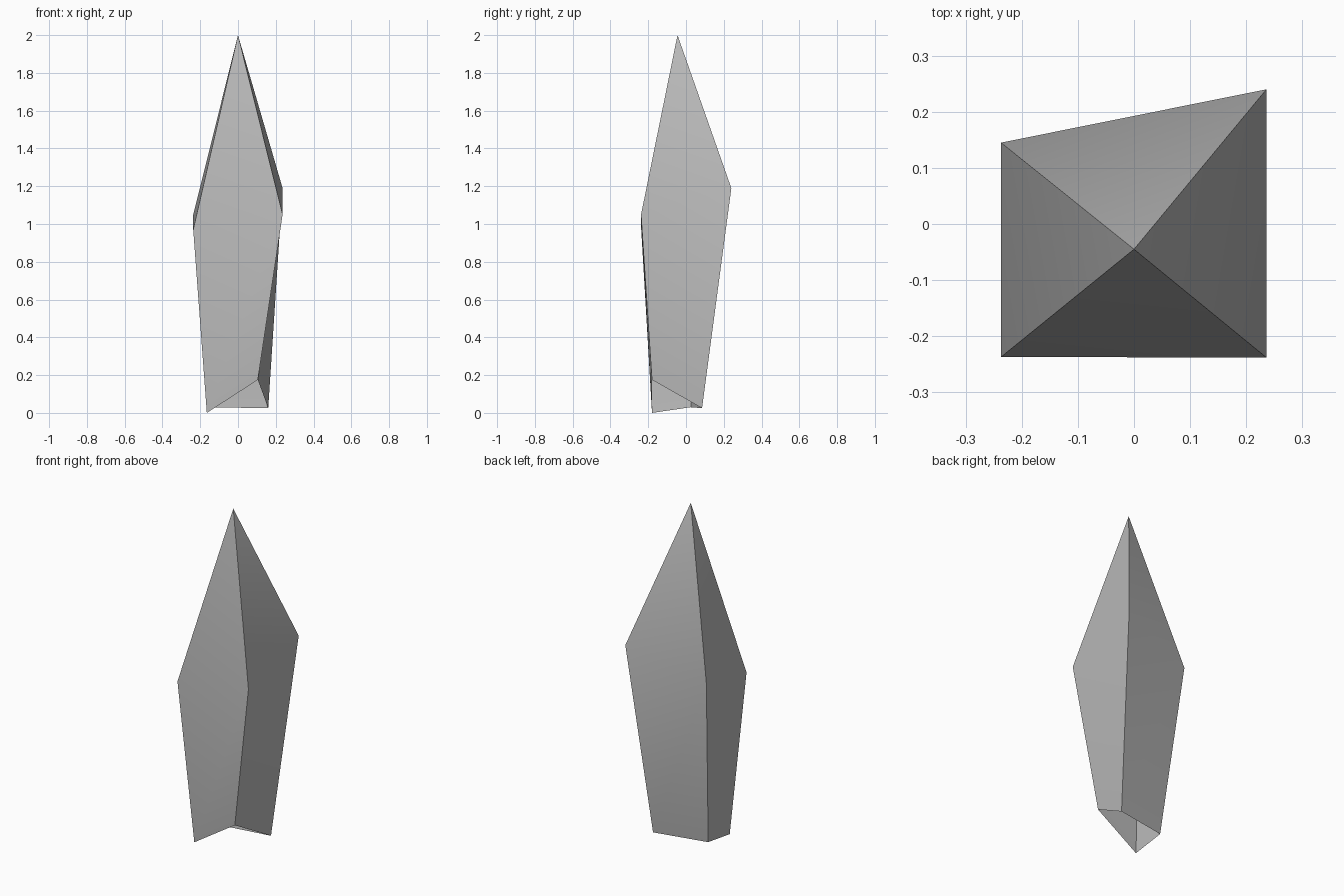
import bpy
import bmesh
from math import radians

cube = bpy.data.objects.get("Cube")
if cube:
    bpy.data.objects.remove(cube, do_unlink=True)

# Plain grey stone
stone = bpy.data.materials.new("grey_stone")
stone.use_nodes = True
grey = (0.5, 0.5, 0.5, 1.0)
stone.diffuse_color = grey
stone.node_tree.nodes["Principled BSDF"].inputs["Base Color"].default_value = grey

# Cross-sections, counter-clockwise from the front -x corner
base = [(-0.165, -0.18, 0.0), (0.105, -0.18, 0.175), (0.16, 0.085, 0.025), (-0.165, 0.025, 0.03)]
shoulder = [(-0.237, -0.237, 0.97), (0.236, -0.238, 1.05), (0.236, 0.24, 1.19), (-0.237, 0.145, 1.05)]
tip = (0.0, -0.045, 2.0)

# Four-sided crystal shard, open at the broken base
bm = bmesh.new()
low = [bm.verts.new(p) for p in base]
mid = [bm.verts.new(p) for p in shoulder]
top = bm.verts.new(tip)
for i in range(4):
    j = (i + 1) % 4
    bm.faces.new((low[i], low[j], mid[j], mid[i]))
    bm.faces.new((mid[i], mid[j], top))

mesh = bpy.data.meshes.new("crystal_shard")
bm.to_mesh(mesh)
bm.free()
mesh.materials.append(stone)
shard = bpy.data.objects.new("crystal_shard", mesh)
bpy.context.collection.objects.link(shard)

# Soft shoulder bends, crisp corner edges
bpy.ops.object.select_all(action='DESELECT')
shard.select_set(True)
bpy.context.view_layer.objects.active = shard
bpy.ops.object.shade_smooth_by_angle(angle=radians(40))
